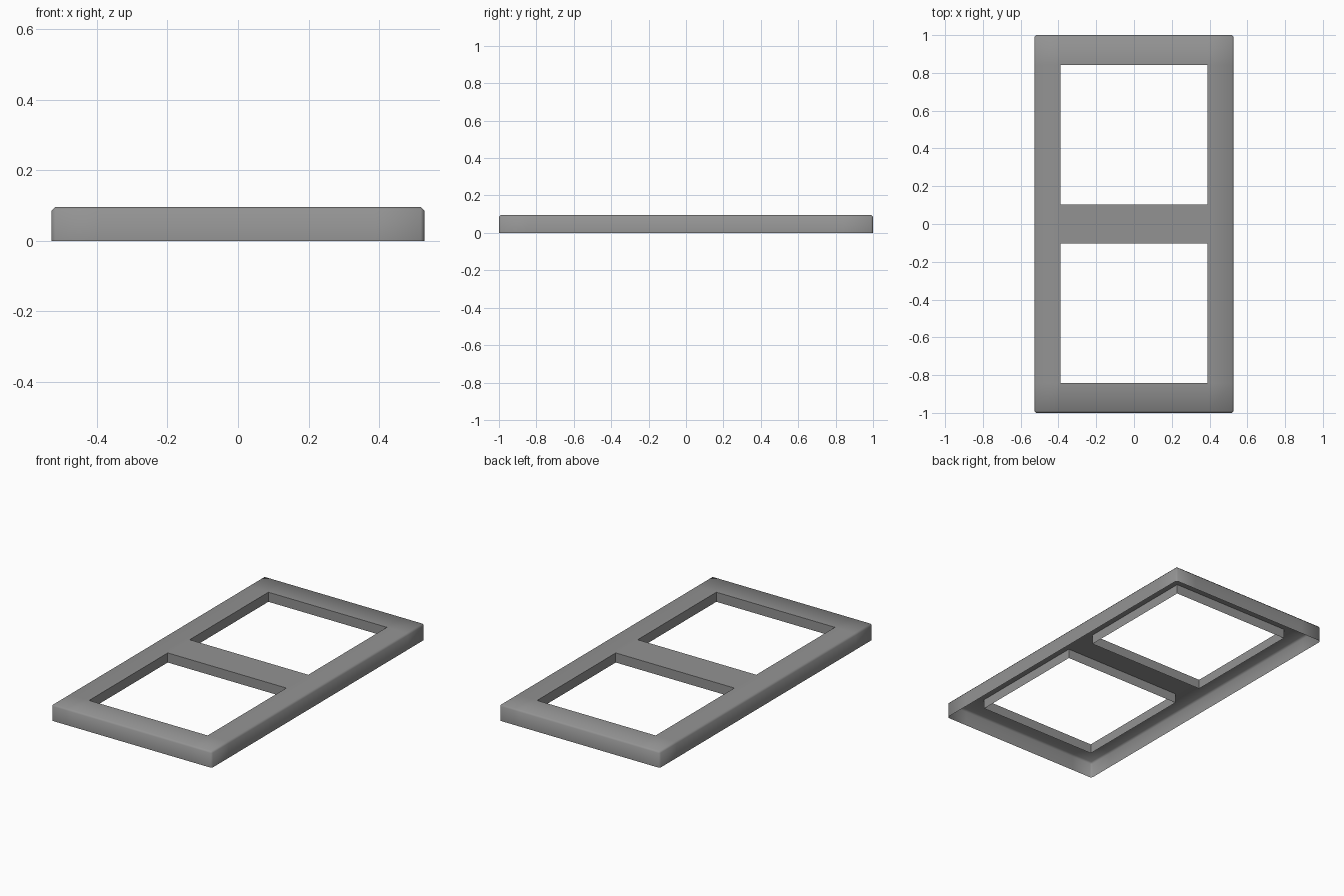
import bpy, bmesh, math

cube = bpy.data.objects.get("Cube")
if cube:
    bpy.data.objects.remove(cube, do_unlink=True)

HALF_X, HALF_Y, HEIGHT = 0.528, 1.0, 0.096
LIP_DEPTH, CHAMFER = 0.057, 0.01
XS = [-HALF_X, -0.39, 0.39, HALF_X]
YS = [-HALF_Y, -0.842, -0.103, 0.103, 0.842, HALF_Y]


def is_outer(edge):
    """True for edges lying along the outside perimeter."""
    return (all(abs(abs(v.co.x) - HALF_X) < 1e-4 for v in edge.verts)
            or all(abs(abs(v.co.y) - HALF_Y) < 1e-4 for v in edge.verts))


def drop(bm, edges, depth):
    """Pull a thin wall straight down from the given edges."""
    new = bmesh.ops.extrude_edge_only(bm, edges=edges)["geom"]
    verts = [g for g in new if isinstance(g, bmesh.types.BMVert)]
    bmesh.ops.translate(bm, verts=verts, vec=(0, 0, -depth))


# Top plate with two window openings
bm = bmesh.new()
grid = [[bm.verts.new((x, y, HEIGHT)) for x in XS] for y in YS]
for j in range(len(YS) - 1):
    for i in range(len(XS) - 1):
        if not (i == 1 and j in (1, 3)):
            bm.faces.new((grid[j][i], grid[j][i + 1],
                          grid[j + 1][i + 1], grid[j + 1][i]))

# Outer skirt and shorter lips round the openings, open underneath
rim = [e for e in bm.edges if e.is_boundary]
outer = [e for e in rim if is_outer(e)]
lips = [e for e in rim if not is_outer(e)]
drop(bm, outer, HEIGHT)
drop(bm, lips, LIP_DEPTH)

# Consistent outward faces
bmesh.ops.recalc_face_normals(bm, faces=bm.faces[:])
bm.normal_update()
top = max(bm.faces, key=lambda f: f.calc_center_median().z)
if top.normal.z < 0:
    bmesh.ops.reverse_faces(bm, faces=bm.faces[:])

# Narrow chamfer on the outside top edges and corners
sharp = [e for e in bm.edges if is_outer(e) and len(e.link_faces) == 2
         and e.calc_face_angle() > 1.0]
bmesh.ops.bevel(bm, geom=sharp, offset=CHAMFER, offset_type='OFFSET',
                segments=1, profile=0.5, affect='EDGES')

mesh = bpy.data.meshes.new("window_frame")
bm.to_mesh(mesh)
bm.free()
frame = bpy.data.objects.new("window_frame", mesh)
bpy.context.collection.objects.link(frame)

# Grey finish
grey = bpy.data.materials.new("mid_grey")
grey.use_nodes = True
colour = (0.29, 0.29, 0.29, 1)
grey.diffuse_color = colour
grey.node_tree.nodes["Principled BSDF"].inputs["Base Color"].default_value = colour
mesh.materials.append(grey)

# Soft shading over the chamfers, crisp edges at the openings
bpy.ops.object.select_all(action='DESELECT')
frame.select_set(True)
bpy.context.view_layer.objects.active = frame
bpy.ops.object.shade_smooth_by_angle(angle=math.radians(65))
